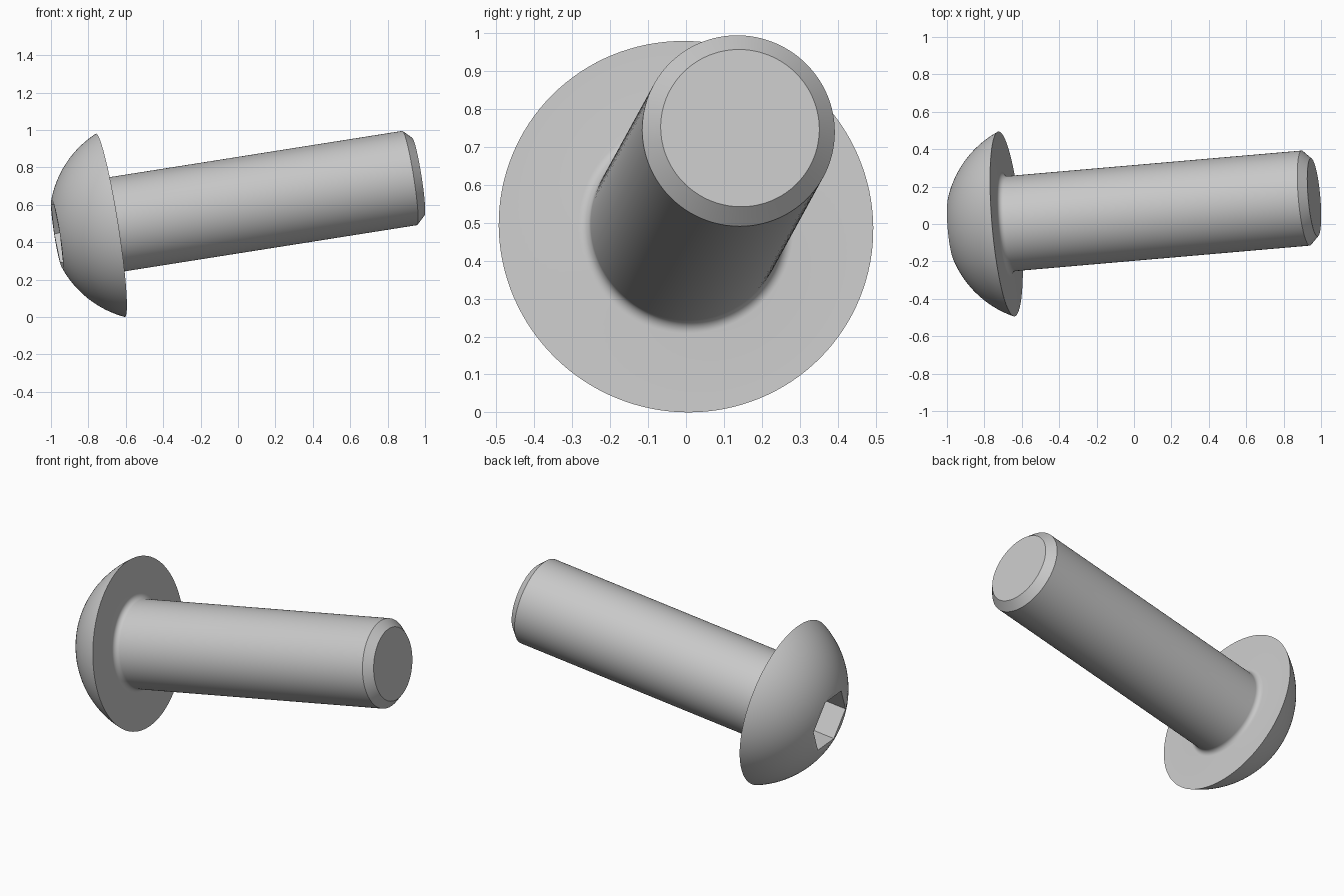
import bpy
import bmesh
from math import sin, cos, pi, radians, sqrt, atan2
from mathutils import Matrix, Vector

old = bpy.data.objects.get("Cube")
if old:
    bpy.data.objects.remove(old, do_unlink=True)

# Frame of the tilted screw: local z runs along the shank, origin at the rim centre
axis = Vector((0.984, 0.0852, 0.1555)).normalized()
up = (Vector((0, 0, 1)) - axis * axis.z).normalized()
side = axis.cross(up)
frame = Matrix((up, side, axis)).transposed().to_4x4()
frame.translation = (-0.682, 0, 0.49)

steel = bpy.data.materials.new("steel_grey")
steel.use_nodes = True
grey = (0.58, 0.58, 0.58, 1)
steel.diffuse_color = grey
steel.node_tree.nodes["Principled BSDF"].inputs["Base Color"].default_value = grey


def lathe(name, profile, sides, start=0.0):
    """Turn (radius, height) points around local z and cap both ends."""
    bm = bmesh.new()
    angles = [start + 2 * pi * i / sides for i in range(sides)]
    rings = [[bm.verts.new((r * cos(a), r * sin(a), h)) for a in angles]
             for r, h in profile]
    for low, high in zip(rings, rings[1:]):
        for i in range(sides):
            j = (i + 1) % sides
            bm.faces.new((low[i], low[j], high[j], high[i]))
    bm.faces.new(rings[0][::-1])
    bm.faces.new(rings[-1])
    bmesh.ops.recalc_face_normals(bm, faces=bm.faces)
    mesh = bpy.data.meshes.new(name)
    bm.to_mesh(mesh)
    bm.free()
    mesh.materials.append(steel)
    obj = bpy.data.objects.new(name, mesh)
    obj.matrix_world = frame
    bpy.context.collection.objects.link(obj)
    return obj


# Dimensions
rim, crown, height = 0.496, 0.185, 0.29
shank, tip, fillet = 0.255, 0.21, 0.03
length, chamfer = 1.672, 0.046

# Domed head: an arc from the flat crown to the sharp rim
centre = (rim ** 2 - crown ** 2 - height ** 2) / (2 * height)
dome = sqrt(centre ** 2 + rim ** 2)
a0, a1 = atan2(crown, centre + height), atan2(rim, centre)
steps = 24
profile = []
for i in range(steps + 1):
    a = a0 + (a1 - a0) * i / steps
    profile.append((dome * sin(a), centre - dome * cos(a)))

# Underside fillet, shank and chamfered tip
for i in range(9):
    a = pi / 2 * i / 8
    profile.append((shank + fillet * (1 - sin(a)), fillet * (1 - cos(a))))
profile += [(shank, length - chamfer), (tip, length)]
screw = lathe("button_head_screw", profile, 128)

# Hexagonal drive socket
cutter = lathe("socket_cutter", [(0.179, -height - 0.1), (0.179, -height + 0.2)],
               6, radians(30))
cutter.hide_render = True
cut = screw.modifiers.new("socket", "BOOLEAN")
cut.operation = "DIFFERENCE"
cut.solver = "EXACT"
cut.object = cutter

bpy.ops.object.select_all(action="DESELECT")
screw.select_set(True)
bpy.context.view_layer.objects.active = screw
bpy.ops.object.modifier_apply(modifier=cut.name)
bpy.data.objects.remove(cutter, do_unlink=True)
bpy.ops.object.shade_smooth_by_angle(angle=radians(16))
